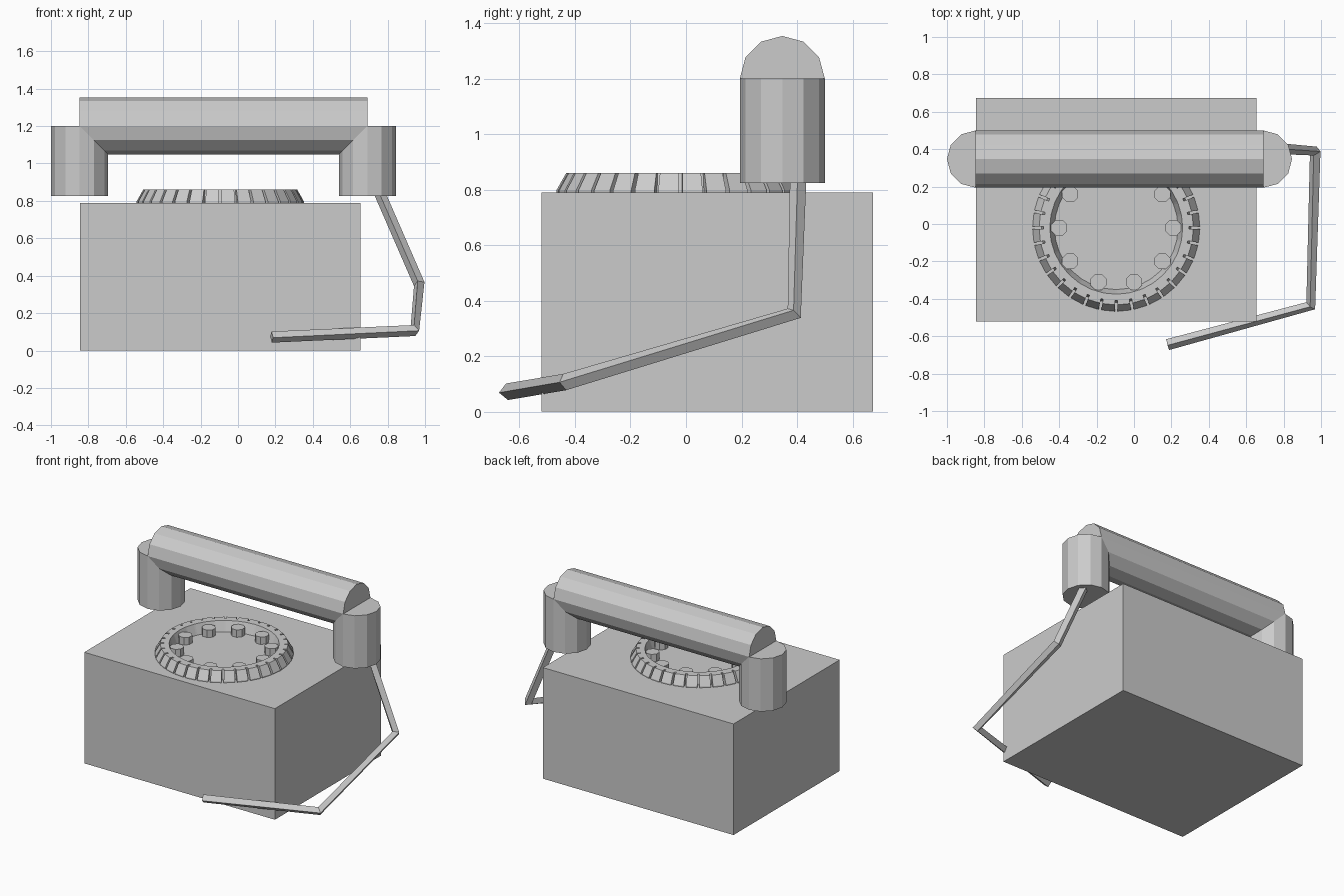
import bpy, bmesh, math

if "Cube" in bpy.data.objects:
    bpy.data.objects.remove(bpy.data.objects["Cube"])

DIAL = (-0.095, -0.02)
BODY_TOP = 0.79
HAND_Y, HAND_R = 0.347, 0.153
HAND_X = (-0.847, 0.692)


def finish(bm, name):
    bmesh.ops.recalc_face_normals(bm, faces=bm.faces)
    me = bpy.data.meshes.new(name)
    bm.to_mesh(me)
    bm.free()
    ob = bpy.data.objects.new(name, me)
    bpy.context.collection.objects.link(ob)
    return ob


def cylinder(name, loc, r, depth, sides, rot=(0, 0, 0)):
    bpy.ops.mesh.primitive_cylinder_add(vertices=sides, radius=r, depth=depth,
                                        location=loc, rotation=rot)
    bpy.context.object.name = name
    return bpy.context.object


# Body
bpy.ops.mesh.primitive_cube_add(size=1, location=(-0.095, 0.076, BODY_TOP / 2))
body = bpy.context.object
body.name = "body"
body.scale = (1.5, 1.194, BODY_TOP)

# Handset: grip plus ear and mouth pieces
cylinder("handset_grip", (sum(HAND_X) / 2, HAND_Y, 1.201), HAND_R,
         HAND_X[1] - HAND_X[0], 12, (0, math.pi / 2, 0))
for name, x in zip(("earpiece", "mouthpiece"), HAND_X):
    cylinder(name, (x, HAND_Y, 1.0125), HAND_R, 0.375, 12)

# Dial ring: tapered section swept round, with narrow notches in the outer rim
Z0, Z1 = BODY_TOP, 0.86
full = [(0.33, Z0), (0.447, Z0), (0.447, Z0 + 0.008), (0.412, Z1), (0.355, Z1)]
notch = [(0.33, Z0), (0.40, Z0), (0.40, Z0 + 0.008), (0.388, Z1), (0.355, Z1)]
N, GAP = 32, 0.016
bm = bmesh.new()
rings = []
for k in range(N):
    a, b = 2 * math.pi * k / N, 2 * math.pi * (k + 1) / N
    for ang, sec in ((a - GAP, notch), (a + GAP, notch), (a + GAP, full), (b - GAP, full)):
        rings.append([bm.verts.new((DIAL[0] + r * math.cos(ang),
                                    DIAL[1] + r * math.sin(ang), z)) for r, z in sec])
for i, cur in enumerate(rings):
    nxt = rings[(i + 1) % len(rings)]
    for j in range(5):
        m = (j + 1) % 5
        bm.faces.new((cur[j], cur[m], nxt[m], nxt[j]))
bmesh.ops.remove_doubles(bm, verts=bm.verts, dist=1e-5)
bmesh.ops.dissolve_degenerate(bm, edges=bm.edges, dist=1e-5)
finish(bm, "dial_ring")

# Dial buttons
for k in range(10):
    a = 2 * math.pi * k / 10
    cylinder(f"dial_button_{k}", (DIAL[0] + 0.305 * math.cos(a), DIAL[1] + 0.305 * math.sin(a),
                                  0.815), 0.046, 0.055, 8, (0, 0, math.pi / 8))

# Cord
path = [(0.745, 0.405, 0.87), (0.969, 0.39, 0.355), (0.945, -0.437, 0.107), (0.18, -0.645, 0.072)]
cu = bpy.data.curves.new("cord", 'CURVE')
cu.dimensions = '3D'
cu.bevel_depth = 0.03
cu.bevel_resolution = 0
cu.use_fill_caps = True
sp = cu.splines.new('POLY')
sp.points.add(len(path) - 1)
for p, c in zip(sp.points, path):
    p.co = (*c, 1)
cord = bpy.data.objects.new("cord", cu)
bpy.context.collection.objects.link(cord)
bpy.ops.object.select_all(action='DESELECT')
cord.select_set(True)
bpy.context.view_layer.objects.active = cord
bpy.ops.object.convert(target='MESH')
for p in bpy.context.object.data.polygons:
    p.use_smooth = False
